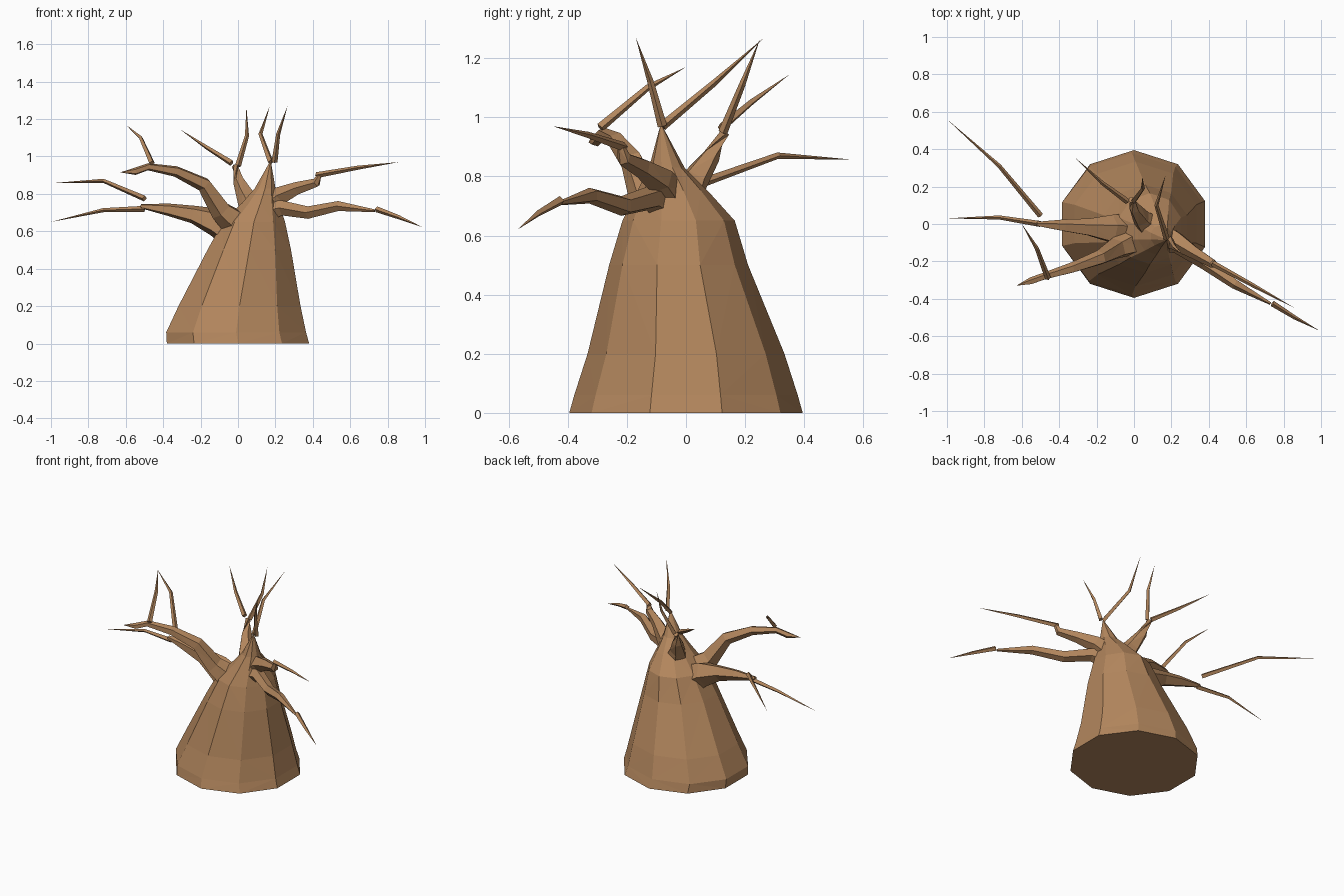
import bpy, bmesh, math
from mathutils import Vector

bark = bpy.data.materials.new("bark")
bark.diffuse_color = (0.45, 0.24, 0.11, 1)


def skin(name, rings, tip=None):
    """Join rings of points into a closed flat-faced surface, optionally ending in a point."""
    bm = bmesh.new()
    loops = [[bm.verts.new(p) for p in ring] for ring in rings]
    n = len(loops[0])
    bm.faces.new(loops[0][::-1])
    for a, b in zip(loops, loops[1:]):
        for i in range(n):
            j = (i + 1) % n
            bm.faces.new((a[i], a[j], b[j], b[i]))
    if tip:
        t = bm.verts.new(tip)
        for i in range(n):
            bm.faces.new((loops[-1][i], loops[-1][(i + 1) % n], t))
    else:
        bm.faces.new(loops[-1])
    bmesh.ops.triangulate(bm, faces=[f for f in bm.faces if len(f.verts) == 4])
    bmesh.ops.recalc_face_normals(bm, faces=bm.faces)
    me = bpy.data.meshes.new(name)
    bm.to_mesh(me)
    bm.free()
    me.materials.append(bark)
    ob = bpy.data.objects.new(name, me)
    bpy.context.collection.objects.link(ob)


def limb(name, path, radii, sides):
    """Tapered tube along a path; a final radius of 0 makes a pointed tip."""
    pts = [Vector(p) for p in path]
    rings = []
    for k, p in enumerate(pts):
        if radii[k] == 0:
            break
        d = (pts[min(k + 1, len(pts) - 1)] - pts[max(k - 1, 0)]).normalized()
        ref = Vector((0, 0, 1)) if abs(d.z) < 0.85 else Vector((0, 1, 0))
        u = d.cross(ref).normalized()
        v = u.cross(d)
        rings.append([p + radii[k] * (math.cos(t) * u + math.sin(t) * v)
                      for t in (math.tau * i / sides for i in range(sides))])
    skin(name, rings, pts[-1] if radii[-1] == 0 else None)


# Ten-sided trunk leaning to the right: z, centre x, centre y, radius x, radius y
profile = [(0, 0, 0, 0.4, 0.395), (0.06, -0.01, 0, 0.393, 0.378),
           (0.2, 0.008, 0, 0.343, 0.333), (0.5, 0.06, -0.025, 0.235, 0.235),
           (0.65, 0.085, -0.025, 0.175, 0.19), (0.75, 0.12, -0.045, 0.105, 0.12),
           (0.83, 0.145, -0.065, 0.058, 0.06)]
skin("trunk", [[(cx + rx * math.cos(a), cy + ry * math.sin(a), z)
                for a in (math.radians(18 + 36 * i) for i in range(10))]
               for z, cx, cy, rx, ry in profile], (0.175, -0.085, 0.98))

# Thick branches
branches = {
    "left_lower_branch": ([(0, -0.04, 0.58), (-0.12, -0.03, 0.65), (-0.24, -0.02, 0.69),
                           (-0.37, -0.01, 0.715), (-0.52, 0.0, 0.735)],
                          [0.1, 0.08, 0.05, 0.035, 0.012]),
    "left_upper_branch": ([(0.02, -0.08, 0.62), (-0.09, -0.13, 0.71), (-0.18, -0.18, 0.85),
                           (-0.33, -0.235, 0.92), (-0.48, -0.28, 0.945), (-0.55, -0.305, 0.92),
                           (-0.63, -0.33, 0.915)],
                          [0.09, 0.06, 0.042, 0.03, 0.02, 0.02, 0]),
    "right_upper_branch": ([(0.14, -0.05, 0.72), (0.23, -0.09, 0.79), (0.32, -0.15, 0.83),
                            (0.42, -0.21, 0.86), (0.435, -0.22, 0.9)],
                           [0.07, 0.052, 0.036, 0.025, 0.013]),
    "right_lower_branch": ([(0.13, -0.07, 0.7), (0.24, -0.12, 0.725), (0.38, -0.21, 0.7),
                            (0.54, -0.32, 0.735), (0.73, -0.425, 0.71)],
                           [0.07, 0.042, 0.035, 0.028, 0.008]),
    "back_branch": ([(0.09, -0.02, 0.7), (0.04, 0.03, 0.79), (0.005, 0.085, 0.87),
                     (-0.015, 0.13, 0.95)],
                    [0.08, 0.05, 0.032, 0.018]),
}
for name, (path, radii) in branches.items():
    limb(name, path, radii, 5)

# Thin pointed twigs: start, bend, tip
twigs = [
    [(-0.5, 0.0, 0.72), (-0.72, 0.035, 0.713), (-1.0, 0.03, 0.65)],
    [(-0.5, 0.045, 0.775), (-0.72, 0.31, 0.87), (-1.0, 0.56, 0.857)],
    [(-0.46, -0.29, 0.965), (-0.52, -0.13, 1.1), (-0.6, 0.0, 1.17)],
    [(0.42, -0.21, 0.9), (0.64, -0.33, 0.94), (0.86, -0.45, 0.97)],
    [(0.74, -0.425, 0.718), (0.86, -0.5, 0.675), (0.99, -0.57, 0.62)],
    [(-0.035, 0.12, 0.965), (-0.17, 0.22, 1.05), (-0.31, 0.35, 1.145)],
    [(0.0, 0.125, 0.95), (0.048, 0.19, 1.11), (0.045, 0.25, 1.265)],
    [(0.175, -0.08, 0.97), (0.12, 0.1, 1.12), (0.17, 0.265, 1.27)],
    [(0.195, -0.08, 0.97), (0.215, -0.12, 1.12), (0.265, -0.17, 1.27)],
]
for i, path in enumerate(twigs):
    limb(f"twig_{i + 1}", path, [0.016, 0.011, 0], 4)
